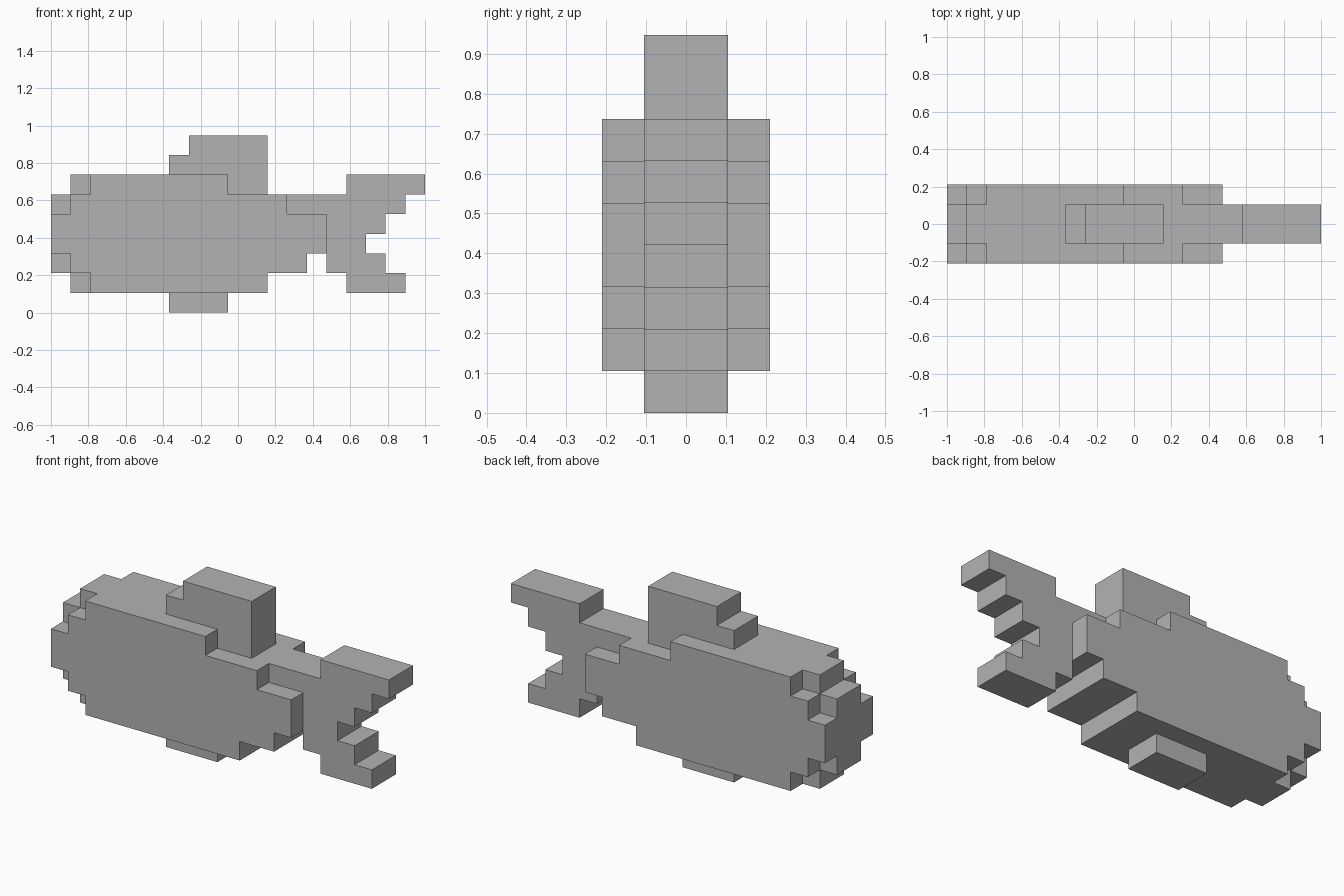
import bpy
import bmesh

if "Cube" in bpy.data.objects:
    bpy.data.objects.remove(bpy.data.objects["Cube"])

U = 2 / 19  # size of one block

grey = bpy.data.materials.new("plain grey")
grey.diffuse_color = (0.45, 0.45, 0.45, 1)
grey.use_nodes = True
grey.node_tree.nodes["Principled BSDF"].inputs["Base Color"].default_value = grey.diffuse_color


def slab(name, profiles, half_width):
    """Extrude side profiles (x, z in blocks) to both sides of the centre plane."""
    bm = bmesh.new()
    for pts in profiles:
        verts = [bm.verts.new((x * U - 1, -half_width * U, z * U)) for x, z in pts]
        face = bm.faces.new(verts)
        new = bmesh.ops.extrude_face_region(bm, geom=[face])["geom"]
        bmesh.ops.translate(bm, vec=(0, 2 * half_width * U, 0),
                            verts=[g for g in new if isinstance(g, bmesh.types.BMVert)])
    bmesh.ops.recalc_face_normals(bm, faces=bm.faces[:])
    mesh = bpy.data.meshes.new(name)
    bm.to_mesh(mesh)
    bm.free()
    mesh.materials.append(grey)
    obj = bpy.data.objects.new(name, mesh)
    bpy.context.collection.objects.link(obj)
    return obj


def rect(x, z, w=1, h=1):
    return [(x, z), (x + w, z), (x + w, z + h), (x, z + h)]


# Wide stepped body
slab("body", [[(0, 3), (1, 3), (1, 2), (2, 2), (2, 1), (11, 1), (11, 2),
               (13, 2), (13, 3), (14, 3), (14, 5), (12, 5), (12, 6), (9, 6),
               (9, 7), (2, 7), (2, 6), (1, 6), (1, 5), (0, 5)]], 2)

# Narrow ridges rounding the head, mirrored above and below
slab("head_ridge_top", [rect(0, 5), rect(1, 6)], 1)
slab("head_ridge_bottom", [rect(0, 2), rect(1, 1)], 1)

# Fins on the back and belly
slab("back_fin", [[(6, 7), (9, 7), (9, 6), (11, 6), (11, 9), (7, 9), (7, 8), (6, 8)]], 1)
slab("belly_fin", [rect(6, 0, 3, 1)], 1)

# Forked tail
slab("tail", [[(12, 5), (14, 5), (14, 2), (15, 2), (15, 1), (18, 1), (18, 2),
               (17, 2), (17, 3), (16, 3), (16, 4), (17, 4), (17, 5), (18, 5),
               (18, 6), (19, 6), (19, 7), (15, 7), (15, 6), (12, 6)]], 1)
